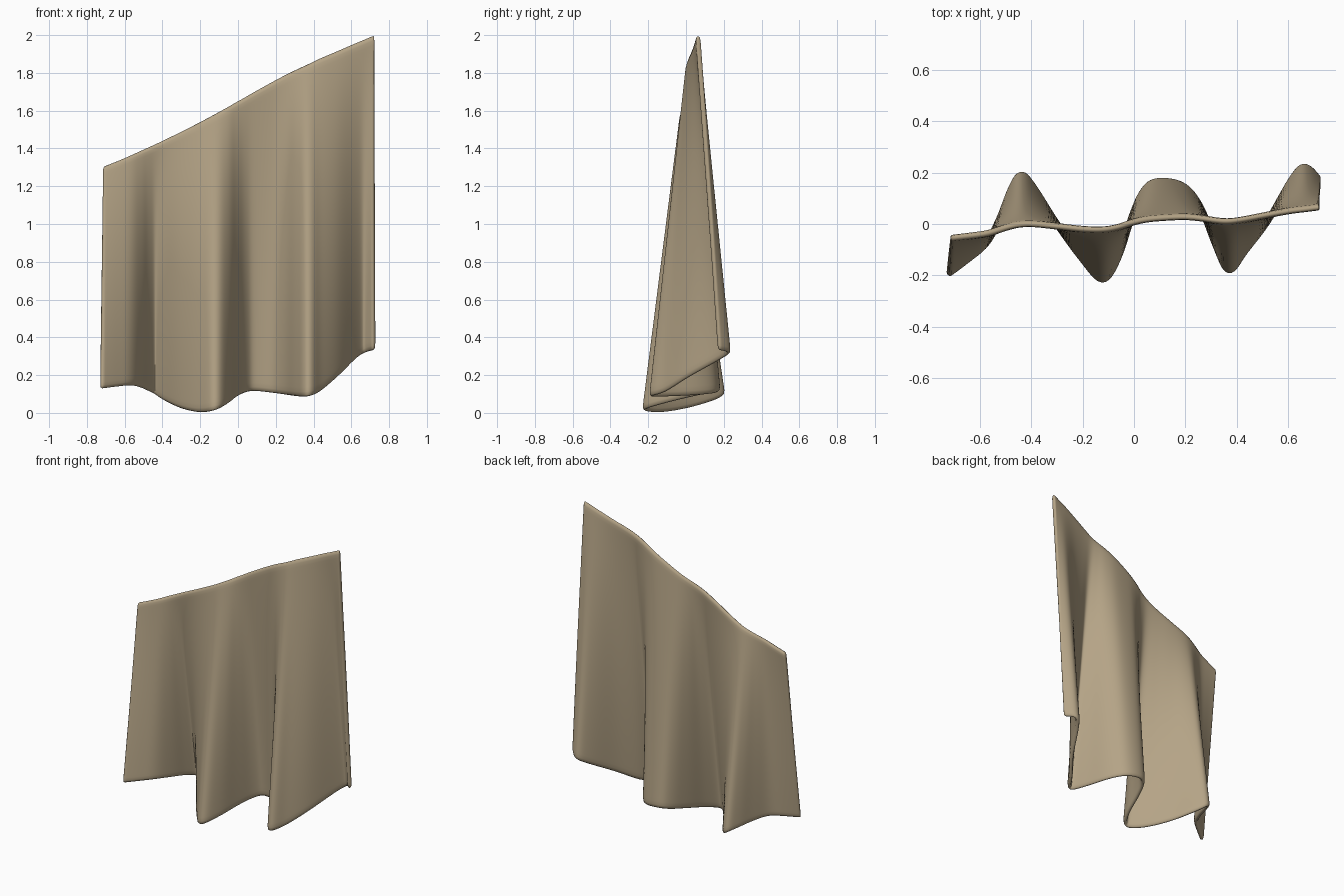
import bpy, bmesh

# Drape control columns: x, top y, bottom y, top z, bottom z
COLUMNS = [
    (-0.715, -0.053, -0.200, 1.303, 0.127),
    (-0.64, -0.045, -0.137, 1.333, 0.138),
    (-0.57, -0.036, -0.070, 1.363, 0.145),
    (-0.52, -0.022, 0.030, 1.386, 0.135),
    (-0.48, -0.011, 0.135, 1.404, 0.118),
    (-0.44, -0.004, 0.196, 1.422, 0.098),
    (-0.39, -0.002, 0.145, 1.446, 0.065),
    (-0.30, -0.009, 0.000, 1.490, 0.023),
    (-0.20, -0.018, -0.140, 1.541, 0.002),
    (-0.12, -0.019, -0.222, 1.584, 0.014),
    (-0.06, -0.010, -0.130, 1.617, 0.045),
    (-0.015, 0.003, 0.010, 1.643, 0.080),
    (0.03, 0.013, 0.120, 1.668, 0.104),
    (0.085, 0.020, 0.168, 1.700, 0.115),
    (0.19, 0.026, 0.152, 1.758, 0.104),
    (0.26, 0.022, 0.065, 1.795, 0.094),
    (0.32, 0.015, -0.090, 1.824, 0.086),
    (0.37, 0.013, -0.186, 1.847, 0.086),
    (0.43, 0.020, -0.110, 1.876, 0.110),
    (0.52, 0.036, 0.010, 1.914, 0.185),
    (0.61, 0.050, 0.170, 1.953, 0.275),
    (0.665, 0.056, 0.227, 1.976, 0.315),
    (0.722, 0.064, 0.172, 2.000, 0.332),
]
STEPS, ROWS = 4, 34


def catmull(a, b, c, d, t):
    return 0.5 * (2*b + (c-a)*t + (2*a-5*b+4*c-d)*t*t + (3*b-a-3*c+d)*t**3)


# Smooth the columns into a dense set
ext = [COLUMNS[0]] + COLUMNS + [COLUMNS[-1]]
dense = []
for i in range(len(COLUMNS) - 1):
    for s in range(STEPS):
        dense.append([catmull(*p, s / STEPS) for p in zip(*ext[i:i+4])])
dense.append(list(COLUMNS[-1]))

# Cloth sheet: folds deepen steadily from the top hem to the bottom hem
bm = bmesh.new()
grid = []
for x, yt, yb, zt, zb in dense:
    grid.append([bm.verts.new((x - 0.012 * r / ROWS * (x < -0.6) * (-x - 0.6) / 0.115,
                               yt + (yb - yt) * r / ROWS,
                               zt + (zb - zt) * r / ROWS)) for r in range(ROWS + 1)])
for a, b in zip(grid, grid[1:]):
    for r in range(ROWS):
        bm.faces.new((a[r], a[r+1], b[r+1], b[r]))
mesh = bpy.data.meshes.new("curtain")
bm.to_mesh(mesh)
bm.free()
curtain = bpy.data.objects.new("curtain", mesh)
bpy.context.collection.objects.link(curtain)
mesh.shade_smooth()

# Cloth thickness with softly rounded hems
solid = curtain.modifiers.new("thickness", 'SOLIDIFY')
solid.thickness = 0.026
solid.offset = 0
sub = curtain.modifiers.new("soft_hems", 'SUBSURF')
sub.levels = sub.render_levels = 1

# Tan fabric
mat = bpy.data.materials.new("tan_fabric")
mat.diffuse_color = (0.46, 0.37, 0.24, 1)
mesh.materials.append(mat)
